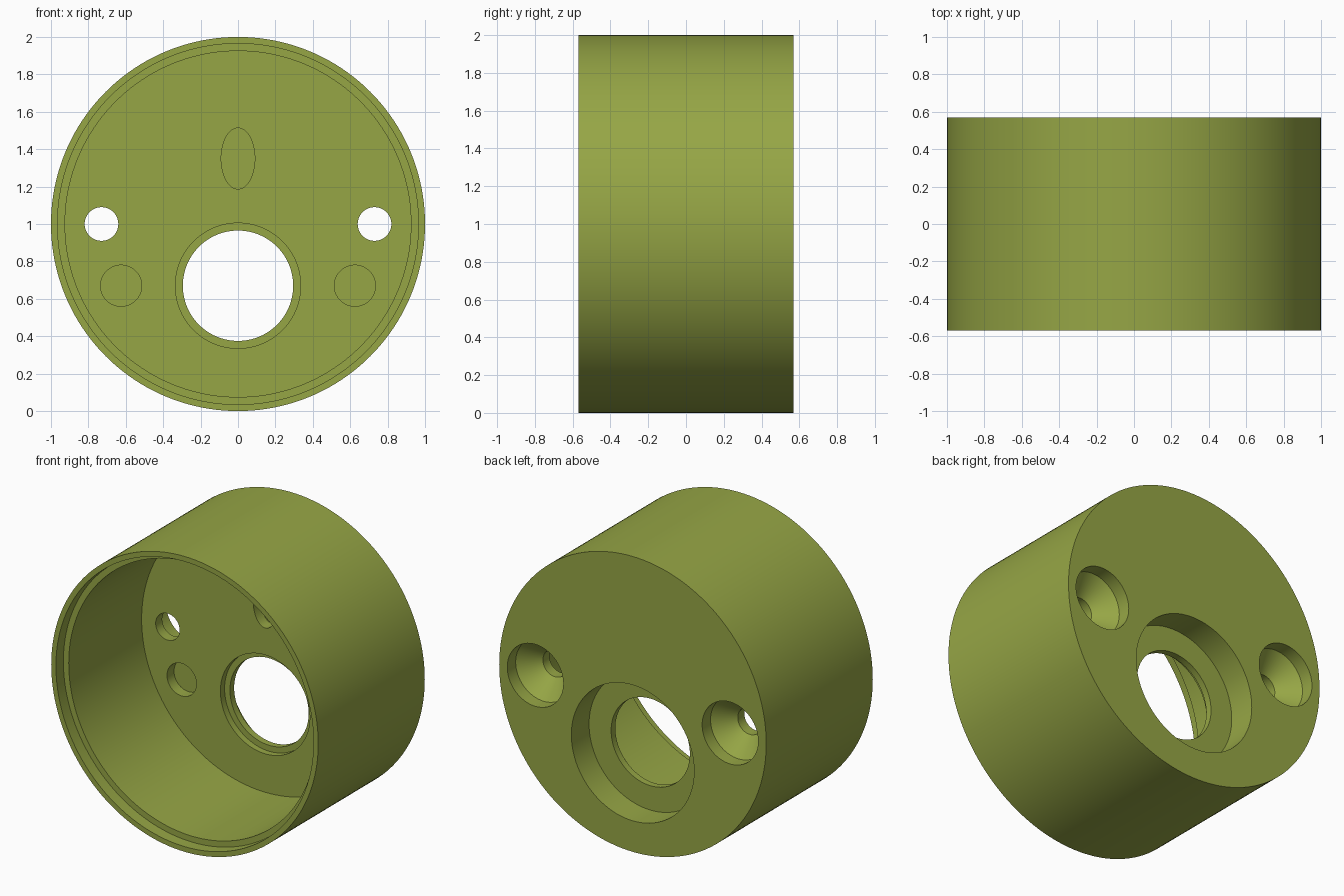
import bpy, bmesh, math

if "Cube" in bpy.data.objects:
    bpy.data.objects.remove(bpy.data.objects["Cube"])

olive = bpy.data.materials.new("olive green")
olive.diffuse_color = (0.305, 0.381, 0.060, 1)
olive.use_nodes = True
olive.node_tree.nodes["Principled BSDF"].inputs["Base Color"].default_value = olive.diffuse_color


def lathe(name, profile, x=0.0, z=1.0, sx=1.0, sz=1.0, n=64):
    """Solid of revolution about the y axis from (radius, y) points; ends are capped."""
    bm = bmesh.new()
    rings = []
    for r, y in profile:
        rings.append([bm.verts.new((x + sx * r * math.cos(2 * math.pi * i / n), y,
                                    z + sz * r * math.sin(2 * math.pi * i / n)))
                      for i in range(n)])
    for a, b in zip(rings, rings[1:]):
        for i in range(n):
            j = (i + 1) % n
            bm.faces.new((a[i], a[j], b[j], b[i]))
    bm.faces.new(rings[0])
    bm.faces.new(rings[-1])
    bmesh.ops.recalc_face_normals(bm, faces=bm.faces)
    me = bpy.data.meshes.new(name)
    bm.to_mesh(me)
    bm.free()
    me.materials.append(olive)
    ob = bpy.data.objects.new(name, me)
    bpy.context.collection.objects.link(ob)
    return ob


FRONT, BACK, FLOOR = -0.57, 0.57, 0.29
OVER = 0.05

# Cup body: outer wall, rim rebate, deep cavity and thick back wall
housing = lathe("housing", [(1, BACK), (1, FRONT), (0.965, FRONT), (0.965, FRONT + 0.08),
                            (0.925, FRONT + 0.08), (0.925, FLOOR)], n=160)

# Main bore: wide counterbore at the back, shallow step on the cavity side
cutters = [lathe("main_bore_cutter", [(0.46, BACK + OVER), (0.46, 0.38), (0.295, 0.38),
                                      (0.295, 0.335), (0.335, 0.335), (0.335, FLOOR - OVER)],
                 z=0.67, n=96)]
for s in (-1, 1):
    # Countersunk screw holes
    cutters.append(lathe("screw_hole_cutter", [(0.21, BACK + OVER), (0.21, 0.48), (0.09, 0.36),
                                               (0.09, FLOOR - OVER)], x=0.73 * s))
    # Round blind pockets in the cavity floor
    cutters.append(lathe("round_pocket_cutter", [(0.11, FLOOR + 0.075), (0.11, FLOOR - OVER)],
                         x=0.625 * s, z=0.67))
# Oval blind pocket
cutters.append(lathe("oval_pocket_cutter", [(1, FLOOR + 0.075), (1, FLOOR - OVER)],
                     z=1.35, sx=0.09, sz=0.163))

for c in cutters:
    c.hide_render = True
    c.hide_set(True)
    m = housing.modifiers.new(c.name, 'BOOLEAN')
    m.operation = 'DIFFERENCE'
    m.solver = 'EXACT'
    m.object = c

# Bake the cuts, remove the helpers and smooth the round walls
bpy.context.view_layer.update()
cut = bpy.data.meshes.new_from_object(housing.evaluated_get(bpy.context.evaluated_depsgraph_get()))
housing.modifiers.clear()
housing.data = cut
for c in cutters:
    bpy.data.objects.remove(c)
bpy.context.view_layer.objects.active = housing
housing.select_set(True)
bpy.ops.object.shade_smooth_by_angle(angle=math.radians(30))
